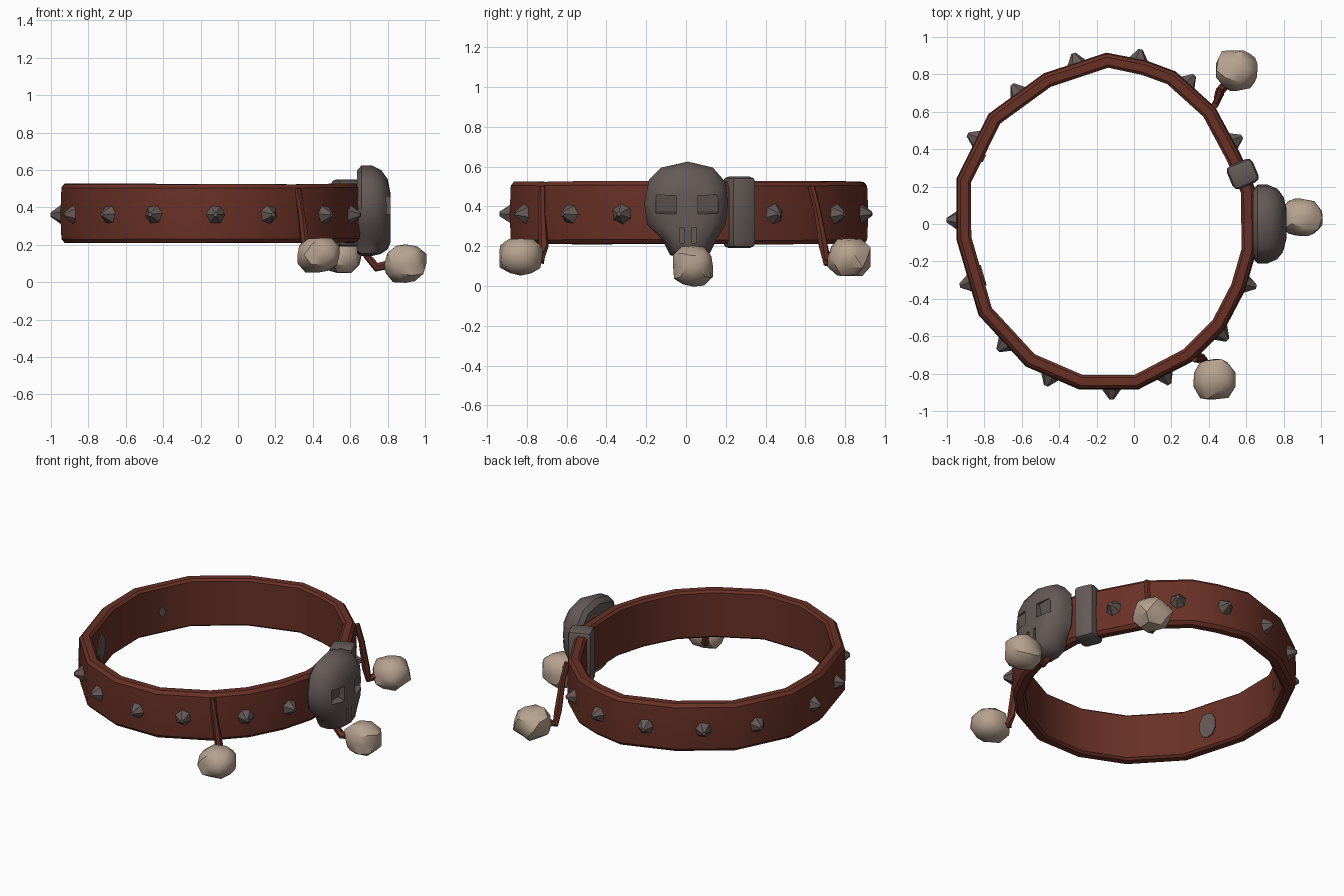
import bpy, bmesh, math, random
from mathutils import Vector, Matrix

if "Cube" in bpy.data.objects:
    bpy.data.objects.remove(bpy.data.objects["Cube"])

random.seed(4)


def material(name, col):
    m = bpy.data.materials.new(name)
    m.diffuse_color = (*col, 1)
    m.use_nodes = True
    m.node_tree.nodes["Principled BSDF"].inputs["Base Color"].default_value = m.diffuse_color
    return m


LEATHER = material("red brown leather", (0.14, 0.03, 0.019))
METAL = material("dull grey metal", (0.13, 0.102, 0.094))
BONE = material("pale bone", (0.47, 0.36, 0.275))


def finish(name, bm, mat, angle=None):
    bmesh.ops.recalc_face_normals(bm, faces=bm.faces)
    me = bpy.data.meshes.new(name)
    bm.to_mesh(me)
    bm.free()
    ob = bpy.data.objects.new(name, me)
    bpy.context.collection.objects.link(ob)
    me.materials.append(mat)
    if angle:
        bpy.ops.object.select_all(action='DESELECT')
        bpy.context.view_layer.objects.active = ob
        ob.select_set(True)
        bpy.ops.object.shade_smooth_by_angle(angle=math.radians(angle))
    return ob


def loft(bm, rings, closed=False, caps=False):
    vs = [[bm.verts.new(p) for p in r] for r in rings]
    n = len(vs[0])
    for i in range(len(vs) if closed else len(vs) - 1):
        a, b = vs[i], vs[(i + 1) % len(vs)]
        for j in range(n):
            bm.faces.new((a[j], a[(j + 1) % n], b[(j + 1) % n], b[j]))
    if caps:
        bm.faces.new(vs[0])
        bm.faces.new(vs[-1])


# Collar band: uneven ring outline swept with a chamfered strap profile
outline = [Vector(p) for p in [
    (-.147, .91), (.06, .87), (.22, .81), (.43, .62), (.565, .37), (.645, .18),
    (.65, -.14), (.59, -.35), (.48, -.56), (.31, -.73), (.02, -.88), (-.29, -.88),
    (-.575, -.757), (-.826, -.484), (-.944, -.08), (-.944, .24), (-.773, .585), (-.48, .80)]]
N = len(outline)
profile = [(-.075, .225), (-.06, .212), (-.018, .212), (0, .232), (.006, .36),
           (0, .505), (-.018, .525), (-.06, .525), (-.075, .512)]
rings = []
for i, p in enumerate(outline):
    t = (outline[(i + 1) % N] - outline[i - 1]).normalized()
    n = Vector((-t.y, t.x))
    dz = random.uniform(-.003, .003)
    rings.append([(p.x + n.x * o, p.y + n.y * o, z + dz) for o, z in profile])
bm = bmesh.new()
loft(bm, rings, closed=True)
finish("collar_band", bm, LEATHER, 35)


def on_band(x, y):
    """Nearest point on the outer outline and its outward normal."""
    q, best = Vector((x, y)), None
    for i in range(N):
        a, b = outline[i], outline[(i + 1) % N]
        d = b - a
        c = a + d * max(0, min(1, (q - a).dot(d) / d.length_squared))
        if best is None or (c - q).length < best[0]:
            n = Vector((-d.y, d.x, 0)).normalized()
            best = ((c - q).length, c, n)
    return best[1], best[2]


def frame(x, y, z, off=0):
    c, n = on_band(x, y)
    rot = n.to_track_quat('Z', 'Y').to_matrix().to_4x4()
    return Matrix.Translation(Vector((c.x, c.y, z)) + n * off) @ rot


# Studs: blunt pointed cones spaced round the band
studs = [(-.97, .02), (-.85, .46), (-.64, .73), (-.32, .9), (.03, .91), (.31, .78),
         (.6, .48), (-.93, -.33), (-.71, -.66), (-.46, -.84), (-.12, -.9), (.18, -.84),
         (.48, -.6), (.63, -.33)]
for k, (x, y) in enumerate(studs):
    bm = bmesh.new()
    m = frame(x, y, .362, .018) @ Matrix.Rotation(random.uniform(0, 1), 4, 'Z')
    bmesh.ops.create_cone(bm, cap_ends=True, segments=6, radius1=.07, radius2=.012,
                          depth=.08, matrix=m)
    finish(f"stud_{k + 1}", bm, METAL)

# Stud backs showing through on the inside of the band
for k, (x, y, w, h) in enumerate([(-.93, -.31, .06, .085), (-.9, .4, .022, .03)]):
    bm = bmesh.new()
    m = frame(x, y, .362, -.076) @ Matrix.Diagonal((w, h, 1, 1))
    bmesh.ops.create_cone(bm, cap_ends=True, segments=10, radius1=1, radius2=1,
                          depth=.009, matrix=m)
    finish(f"stud_back_{k + 1}", bm, METAL)

# Skull badge: face outline in y-z, stepped outwards and rounded over
face = [(.01, .625), (-.125, .595), (-.185, .535), (-.21, .42), (-.195, .31), (-.12, .235),
        (-.08, .155), (-.02, .14), (.06, .14), (.12, .165), (.155, .235), (.2, .31),
        (.21, .42), (.2, .52), (.135, .595)]
steps = [(.635, .88), (.66, 1), (.715, 1), (.765, .9), (.8, .7), (.815, .4)]
bm = bmesh.new()
loft(bm, [[(x, .005 + (y - .005) * s, .38 + (z - .38) * (s if z > .38 else (s + 1) / 2))
           for y, z in face] for x, s in steps], caps=True)
skull = finish("skull_badge", bm, METAL, 40)


# Eye and nose hollows
def hollow(name, loc, size, tilt):
    bm = bmesh.new()
    m = (Matrix.Translation(loc) @ Matrix.Rotation(math.radians(tilt), 4, 'Y')
         @ Matrix.Diagonal((*size, 1)))
    bmesh.ops.create_cube(bm, size=1, matrix=m)
    cutter = finish(name, bm, METAL)
    cutter.hide_render = True
    cutter.hide_viewport = False
    cutter.display_type = 'WIRE'
    mod = skull.modifiers.new(name, 'BOOLEAN')
    mod.object = cutter
    mod.solver = 'EXACT'
    bpy.context.view_layer.objects.active = skull
    bpy.ops.object.modifier_apply(modifier=name)
    bpy.data.objects.remove(cutter)


for side in (-1, 1):
    hollow("eye_hollow", (.825, .005 + side * .105, .405), (.09, .1, .09), 14)
    hollow("nose_hollow", (.82, .01 + side * .03, .255), (.05, .018, .08), 0)

# Keeper loop wrapped round the band beside the skull
bm = bmesh.new()
bmesh.ops.create_cube(bm, size=1, matrix=frame(.6, .275, .37, -.025)
                      @ Matrix.Diagonal((.135, .36, .15, 1)))
bmesh.ops.bevel(bm, geom=bm.edges[:], offset=.03, segments=2, affect='EDGES', profile=.5)
finish("keeper_loop", bm, METAL, 40)

# Bone pendants: lumpy faceted nuggets
for k, (c, r) in enumerate([((.895, .035, .1), (.112, .1, .103)),
                            ((.55, .82, .145), (.112, .108, .095)),
                            ((.43, -.83, .145), (.112, .108, .093))]):
    bm = bmesh.new()
    bmesh.ops.create_icosphere(bm, subdivisions=2, radius=1)
    for v in bm.verts:
        v.co *= random.uniform(.86, 1.04)
        # squared-off sides
        v.co = Vector([max(-.9, min(.9, a * 1.05)) / .9 for a in v.co])
        v.co = Vector(c) + Vector([a * b for a, b in zip(v.co, r)])
    finish(f"bone_pendant_{k + 1}", bm, BONE, 35)

# Cords holding the pendants
cords = [[(.66, .02, .24), (.69, .02, .14), (.74, .03, .08), (.83, .035, .1)],
         [(.43, .63, .5), (.445, .66, .38), (.455, .69, .2), (.46, .71, .12), (.51, .77, .14)],
         [(.32, -.72, .5), (.335, -.725, .38), (.36, -.715, .2), (.37, -.73, .13), (.4, -.78, .14)]]
for k, pts in enumerate(cords):
    pts = [Vector(p) for p in pts]
    rings = []
    for i, p in enumerate(pts):
        t = (pts[min(i + 1, len(pts) - 1)] - pts[max(i - 1, 0)]).normalized()
        u = t.cross(Vector((-t.y, t.x, .3))).normalized()
        w = t.cross(u)
        r = .019 if i < 2 else .025
        rings.append([p + (u * math.cos(a) + w * math.sin(a)) * r
                      for a in [j * math.tau / 6 for j in range(6)]])
    bm = bmesh.new()
    loft(bm, rings, caps=True)
    finish(f"pendant_cord_{k + 1}", bm, LEATHER, 50)
